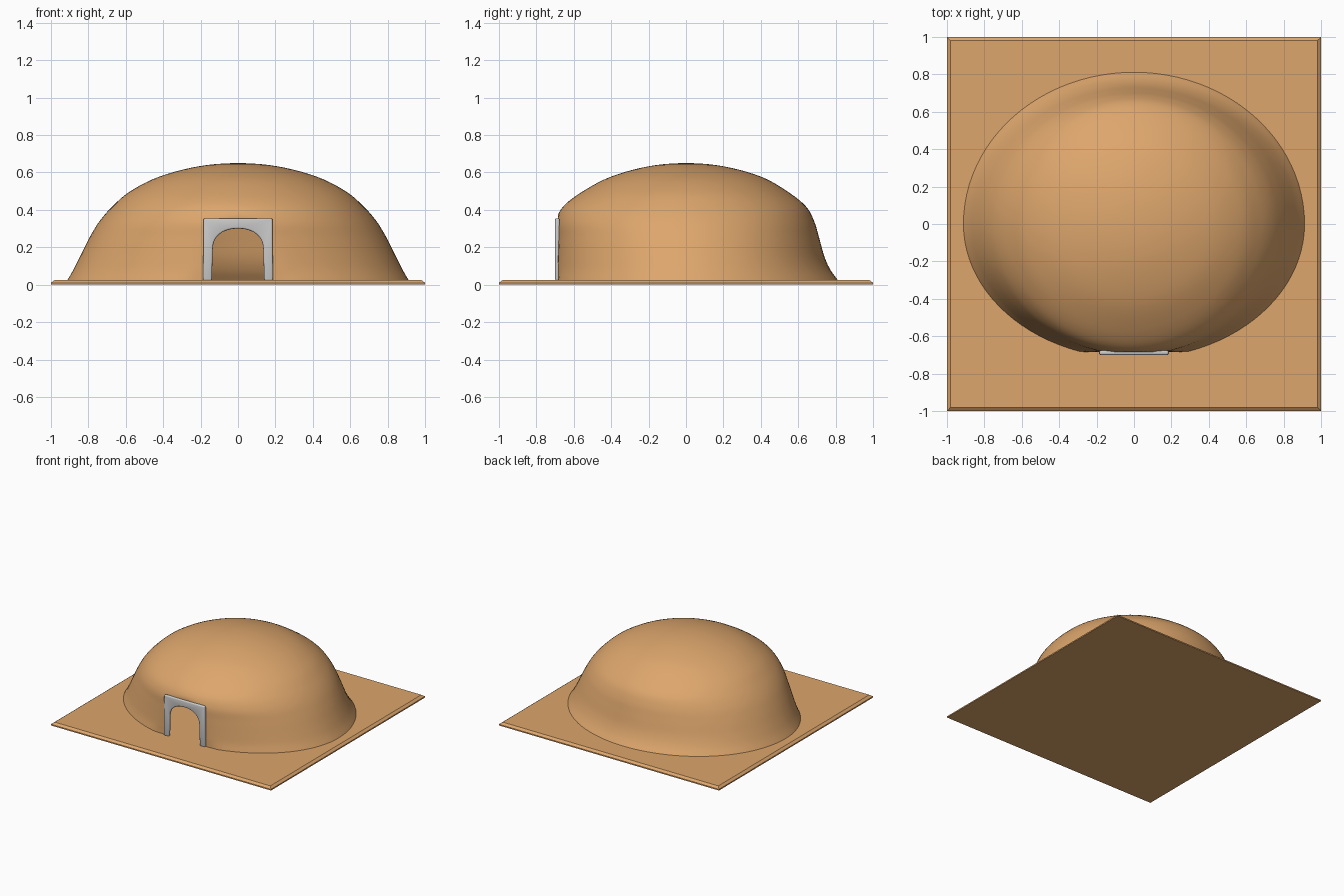
import bpy, bmesh, math

if "Cube" in bpy.data.objects:
    bpy.data.objects.remove(bpy.data.objects["Cube"])

clay = bpy.data.materials.new("clay")
clay.diffuse_color = (0.72, 0.38, 0.15, 1)
clay.use_nodes = True
clay.node_tree.nodes["Principled BSDF"].inputs["Base Color"].default_value = clay.diffuse_color


def make_object(name, bm, mat=None):
    bmesh.ops.recalc_face_normals(bm, faces=bm.faces)
    me = bpy.data.meshes.new(name)
    bm.to_mesh(me)
    bm.free()
    ob = bpy.data.objects.new(name, me)
    bpy.context.collection.objects.link(ob)
    if mat:
        me.materials.append(mat)
    return ob


def activate(ob):
    bpy.ops.object.select_all(action='DESELECT')
    ob.select_set(True)
    bpy.context.view_layer.objects.active = ob


def extrude_outline(name, pts, y0, y1):
    bm = bmesh.new()
    face = bm.faces.new([bm.verts.new((x, y0, z)) for x, z in pts])
    ext = bmesh.ops.extrude_face_region(bm, geom=[face])
    for g in ext["geom"]:
        if isinstance(g, bmesh.types.BMVert):
            g.co.y = y1
    return make_object(name, bm)


def arch(half, spring, top, bottom, n=20):
    pts = [(half + 0.005, bottom)]
    for i in range(n + 1):
        t = math.pi * i / n
        c, s = math.cos(t), math.sin(t)
        pts.append((half * math.copysign(abs(c) ** 0.9, c),
                    spring + (top - spring) * max(s, 0) ** 0.9))
    return pts + [(-half - 0.005, bottom)]


# Ground slab with chamfered top rim
bm = bmesh.new()
rings = []
for h, z in ((1, 0), (1, 0.01), (0.98, 0.025)):
    rings.append([bm.verts.new((x * h, y * h, z))
                  for x, y in ((-1, -1), (1, -1), (1, 1), (-1, 1))])
for a, b in zip(rings, rings[1:]):
    for i in range(4):
        j = (i + 1) % 4
        bm.faces.new((a[i], a[j], b[j], b[i]))
bm.faces.new(rings[0][::-1])
bm.faces.new(rings[-1])
make_object("ground_slab", bm, clay)

# Dome rings: height, half width, back depth, front depth
rows = [(0.02, 0.915, 0.815, 0.72), (0.08, 0.88, 0.772, 0.71),
        (0.15, 0.845, 0.74, 0.705), (0.25, 0.795, 0.712, 0.70),
        (0.34, 0.74, 0.685, 0.695), (0.42, 0.67, 0.64, 0.655),
        (0.50, 0.575, 0.54, 0.55), (0.578, 0.42, 0.40, 0.40),
        (0.633, 0.21, 0.20, 0.20), (0.65, 0, 0, 0)]
before = tuple(2 * a - b for a, b in zip(rows[0], rows[1]))
after = (0.633, -0.21, -0.20, -0.20)
ctrl = [before] + rows + [after]
fine = []
for k in range(1, len(ctrl) - 2):
    for s in range(5):
        t = s / 5
        fine.append([0.5 * (2 * q + (r - p) * t + (2 * p - 5 * q + 4 * r - u) * t * t
                            + (3 * q - p - 3 * r + u) * t ** 3)
                     for p, q, r, u in zip(*ctrl[k - 1:k + 3])])

# Dome shell, flattened where the doorway sits
N = 96
FLAT = -0.685
bm = bmesh.new()
rings = []
for z, w, back, front in fine:
    ring = []
    for i in range(N):
        t = 2 * math.pi * i / N
        y = math.sin(t) * (back if math.sin(t) > 0 else front)
        ring.append(bm.verts.new((w * math.cos(t), max(y, FLAT), z)))
    rings.append(ring)
for a, b in zip(rings, rings[1:]):
    for i in range(N):
        j = (i + 1) % N
        bm.faces.new((a[i], a[j], b[j], b[i]))
apex = bm.verts.new((0, 0, 0.65))
for i in range(N):
    bm.faces.new((rings[-1][i], rings[-1][(i + 1) % N], apex))
dome = make_object("dome", bm, clay)

# Hollow the dome and cut the arched doorway
cutter = extrude_outline("doorway_cutter", arch(0.142, 0.19, 0.305, -0.05), -0.9, -0.4)
cutter.hide_render = True
shell = dome.modifiers.new("shell", 'SOLIDIFY')
shell.thickness = 0.006
shell.offset = -1
cut = dome.modifiers.new("doorway", 'BOOLEAN')
cut.operation = 'DIFFERENCE'
cut.solver = 'EXACT'
cut.object = cutter
activate(dome)
bpy.ops.object.modifier_apply(modifier="shell")
bpy.ops.object.modifier_apply(modifier="doorway")
bpy.data.objects.remove(cutter)
bpy.ops.object.shade_smooth_by_angle(angle=math.radians(40))

# Rounded grey door frame
outline = arch(0.135, 0.19, 0.30, 0.022) + [
    (-0.187, 0.022), (-0.184, 0.355), (0.184, 0.355), (0.187, 0.022)]
frame = extrude_outline("door_frame", outline, -0.70, -0.676)
bev = frame.modifiers.new("rounding", 'BEVEL')
bev.width = 0.008
bev.segments = 3
bev.limit_method = 'ANGLE'
bev.angle_limit = math.radians(50)
activate(frame)
bpy.ops.object.modifier_apply(modifier="rounding")
bpy.ops.object.shade_smooth_by_angle(angle=math.radians(40))
